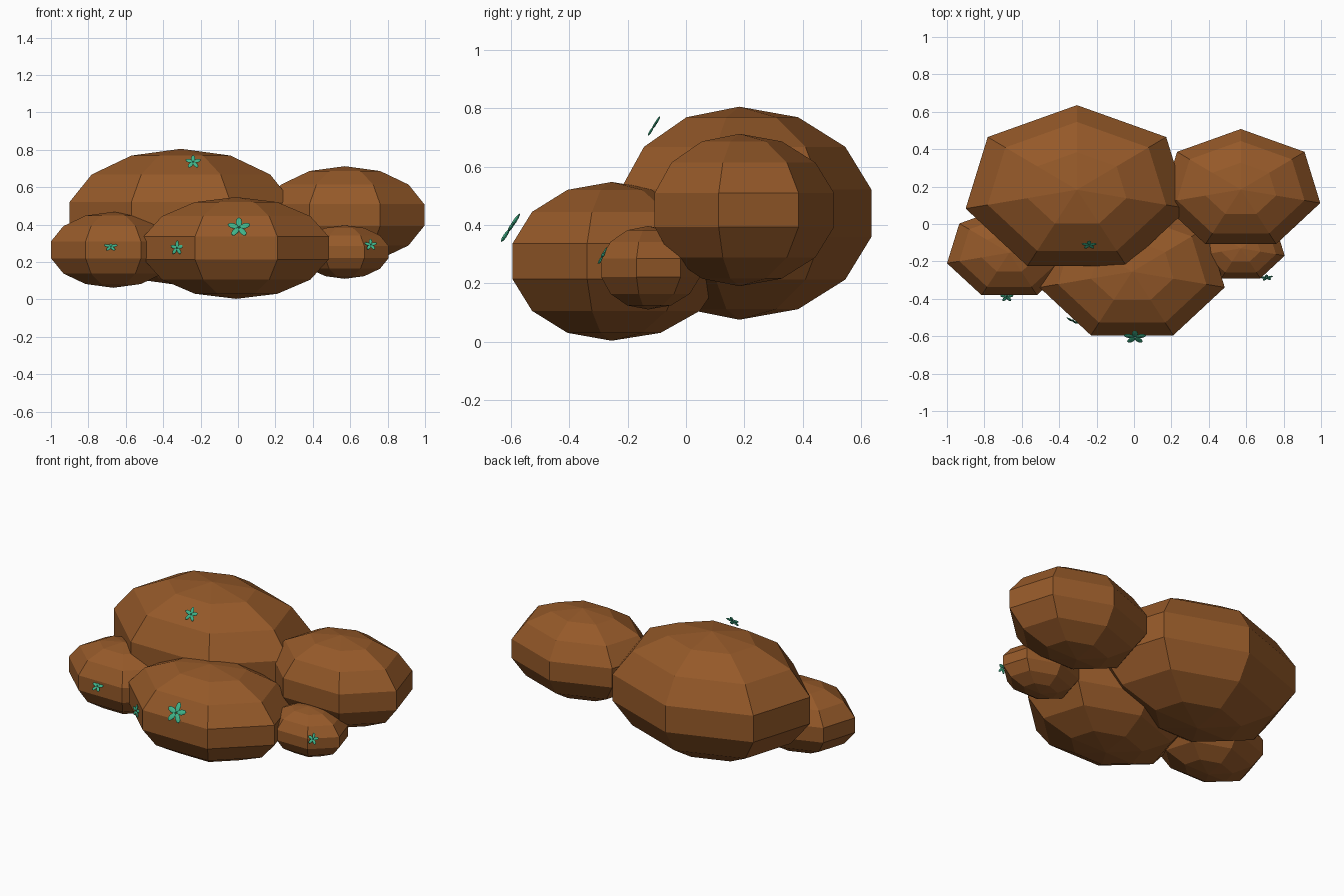
import bpy, bmesh, math
from mathutils import Matrix, Vector

if "Cube" in bpy.data.objects:
    bpy.data.objects.remove(bpy.data.objects["Cube"])


def material(name, color):
    m = bpy.data.materials.new(name)
    m.diffuse_color = (*color, 1)
    m.use_nodes = True
    m.node_tree.nodes["Principled BSDF"].inputs["Base Color"].default_value = m.diffuse_color
    return m


def finish(bm, name, mat):
    me = bpy.data.meshes.new(name)
    bm.to_mesh(me)
    bm.free()
    me.materials.append(mat)
    ob = bpy.data.objects.new(name, me)
    bpy.context.collection.objects.link(ob)
    return ob


brown = material("rock_brown", (0.30, 0.10, 0.022))
green = material("flower_green", (0.05, 0.45, 0.25))


# Low-poly boulder: seven-sided flattened sphere
def boulder(name, center, radii):
    bm = bmesh.new()
    bmesh.ops.create_uvsphere(bm, u_segments=7, v_segments=7, radius=1)
    bmesh.ops.transform(bm, verts=bm.verts,
                        matrix=Matrix.Translation(center) @ Matrix.Diagonal((*radii, 1)))
    finish(bm, name, brown)


# Five flat petals around a centre, facing along the normal
def flower(name, center, normal, r):
    bm = bmesh.new()
    turn = Vector(normal).to_track_quat('Z', 'Y').to_matrix().to_4x4()
    place = Matrix.Translation(center) @ turn
    for i in range(5):
        spin = Matrix.Rotation(i * math.tau / 5, 4, 'Z')
        petal = (Matrix.Translation((0, r * 0.53, 0))
                 @ Matrix.Diagonal((r * 0.27, r * 0.5, r * 0.1, 1)))
        bmesh.ops.create_uvsphere(bm, u_segments=8, v_segments=6, radius=1,
                                  matrix=place @ spin @ petal)
    finish(bm, name, green)


boulder("large_back_boulder", (-0.305, 0.183, 0.44), (0.626, 0.464, 0.365))
boulder("right_boulder", (0.571, 0.184, 0.451), (0.447, 0.332, 0.261))
boulder("front_boulder", (-0.01, -0.255, 0.275), (0.521, 0.387, 0.272))
boulder("left_boulder", (-0.667, -0.154, 0.265), (0.35, 0.258, 0.203))
boulder("small_right_boulder", (0.571, -0.13, 0.253), (0.247, 0.183, 0.143))

flower("top_flower", (-0.24, -0.112, 0.735), (0, -0.85, 0.53), 0.042)
flower("front_flower", (0.005, -0.605, 0.385), (0, -0.83, 0.55), 0.062)
flower("side_flower", (-0.327, -0.518, 0.275), (-0.42, -0.9, 0.12), 0.038)
flower("left_flower", (-0.68, -0.39, 0.283), (0, -0.7, 0.7), 0.036)
flower("right_flower", (0.71, -0.287, 0.292), (0.1, -0.88, 0.45), 0.034)
